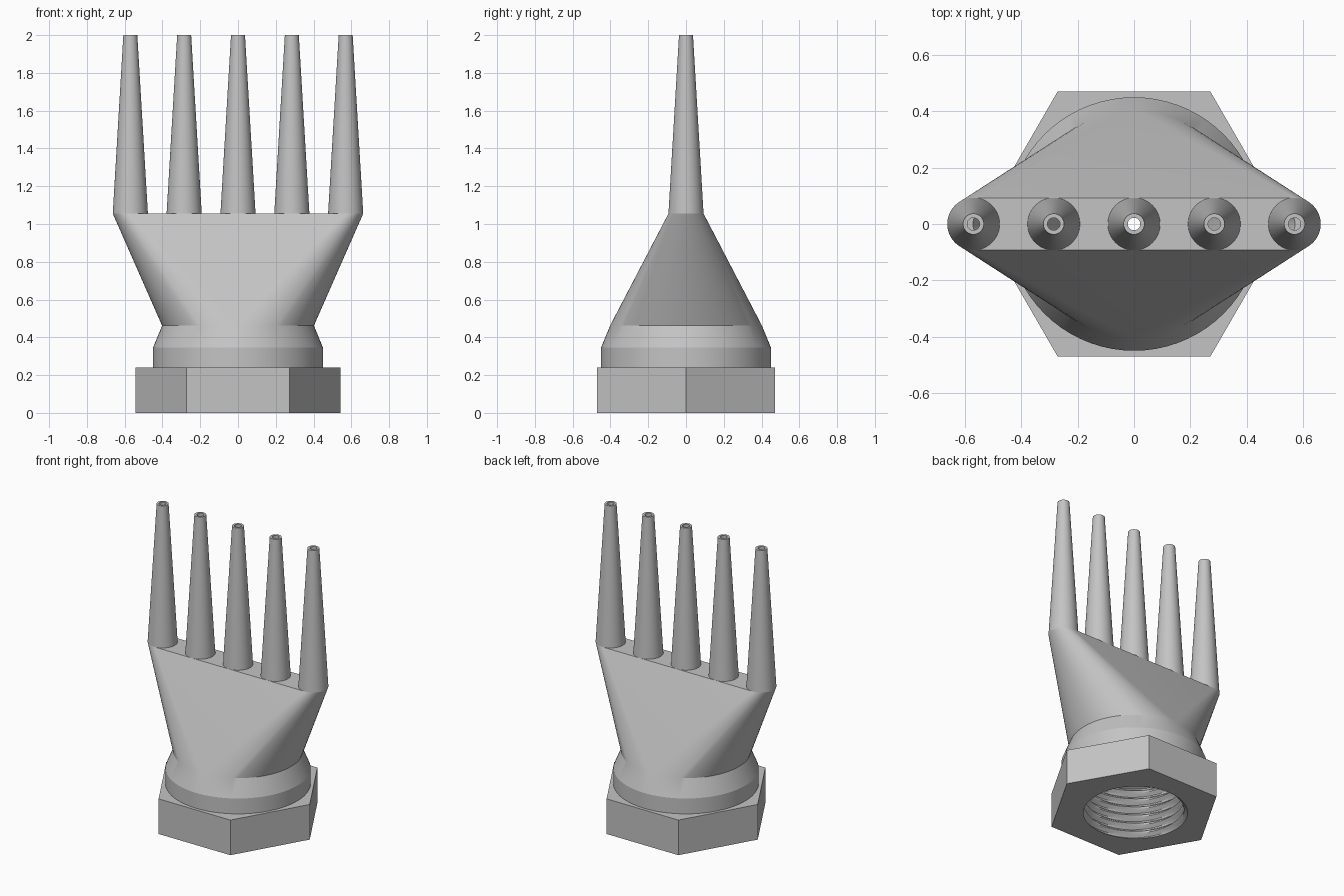
import bpy, bmesh, math

default = bpy.data.objects.get("Cube")
if default:
    bpy.data.objects.remove(default, do_unlink=True)

grey = bpy.data.materials.new("plain_grey")
grey.use_nodes = True
COLOUR = (0.55, 0.55, 0.55, 1)
grey.diffuse_color = COLOUR
grey.node_tree.nodes["Principled BSDF"].inputs["Base Color"].default_value = COLOUR

SEG = 72
FINGER_X = [-0.57, -0.285, 0, 0.285, 0.57]
DECK = 1.055          # height where the fingers start
PITCH = 0.058         # thread pitch

# Each ring point is (angle, side); the front and back points are doubled
# so that a round ring can open out into a slot-shaped one.
STEPS = [(2 * math.pi * i / SEG, 1 if i <= SEG / 4 or i > SEG * 3 / 4 else -1)
         for i in range(SEG)]
STEPS.insert(SEG // 4 + 1, (math.pi / 2, -1))
STEPS.insert(SEG * 3 // 4 + 2, (math.pi * 3 / 2, 1))


def slot(z, r, half=0.0):
    """Round ring, or a slot with round ends when half > 0."""
    return [(side * half + r * math.cos(a), r * math.sin(a), z) for a, side in STEPS]


def hexagon(z, apothem):
    ring = []
    for a, _ in STEPS:
        r = apothem / math.cos(a % (math.pi / 3) - math.pi / 6)
        ring.append((r * math.cos(a), r * math.sin(a), z))
    return ring


def thread(z, r, depth):
    """Ring whose radius follows a helical V groove."""
    ring = []
    for a, _ in STEPS:
        phase = (z / PITCH - a / (2 * math.pi)) % 1
        rr = r + depth * (1 - abs(2 * phase - 1))
        ring.append((rr * math.cos(a), rr * math.sin(a), z))
    return ring


def loft(name, rings, closed=False, x=0.0):
    """Skin a stack of rings; closed joins last to first, otherwise ends are capped."""
    bm = bmesh.new()
    loops = [[bm.verts.new(p) for p in ring] for ring in rings]
    n = len(STEPS)
    pairs = list(zip(loops, loops[1:]))
    if closed:
        pairs.append((loops[-1], loops[0]))
    for low, high in pairs:
        for i in range(n):
            j = (i + 1) % n
            bm.faces.new((low[i], low[j], high[j], high[i]))
    if not closed:
        bm.faces.new(loops[0][::-1])
        bm.faces.new(loops[-1])
    bmesh.ops.remove_doubles(bm, verts=bm.verts, dist=0.00001)
    bmesh.ops.recalc_face_normals(bm, faces=bm.faces)
    mesh = bpy.data.meshes.new(name)
    bm.to_mesh(mesh)
    bm.free()
    mesh.materials.append(grey)
    obj = bpy.data.objects.new(name, mesh)
    obj.location.x = x
    bpy.context.collection.objects.link(obj)
    return obj


def activate(obj):
    bpy.ops.object.select_all(action='DESELECT')
    obj.select_set(True)
    bpy.context.view_layer.objects.active = obj


def cut(obj, cutter):
    mod = obj.modifiers.new("cut", 'BOOLEAN')
    mod.operation = 'DIFFERENCE'
    mod.solver = 'EXACT'
    mod.object = cutter
    activate(obj)
    bpy.ops.object.modifier_apply(modifier=mod.name)
    bpy.data.objects.remove(cutter, do_unlink=True)


def smooth(obj):
    activate(obj)
    bpy.ops.object.shade_smooth_by_angle(angle=math.radians(22))


# Body: hexagonal nut, round collar, bevel and flared manifold
body = loft("manifold_body", [
    hexagon(0, 0.47), hexagon(0.24, 0.47),
    slot(0.24, 0.45), slot(0.345, 0.45), slot(0.462, 0.402),
    slot(DECK, 0.093, 0.57)])

# Threaded bore and the flared hollow above it
rows = [-0.02 + PITCH / 6 * i for i in range(40)]
cavity = loft("cavity_cutter",
              [thread(z, 0.305, 0.035) for z in rows]
              + [slot(0.39, 0.255), slot(1.0, 0.045, 0.555)])
cut(body, cavity)

# Outlets through the deck
for x in FINGER_X:
    cut(body, loft("outlet_cutter", [slot(0.95, 0.04), slot(1.1, 0.04)], x=x))
smooth(body)

# Tapered hollow fingers
for k, x in enumerate(FINGER_X):
    smooth(loft(f"finger_{k + 1}", [
        slot(DECK, 0.093), slot(2, 0.037), slot(2, 0.022), slot(DECK, 0.04)],
        closed=True, x=x))
